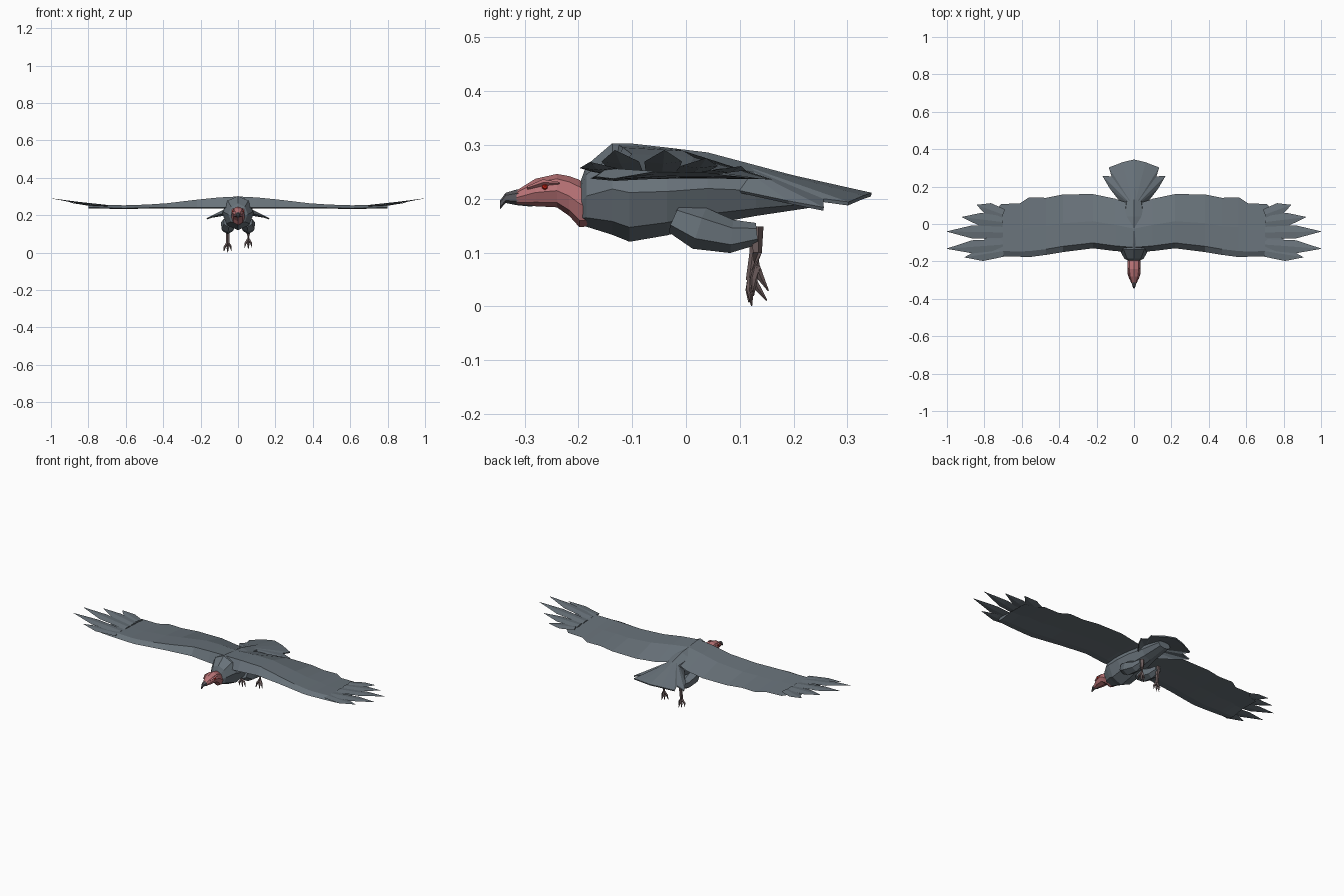
import bpy, bmesh
from math import sin, cos, pi
from mathutils import Vector

if "Cube" in bpy.data.objects:
    bpy.data.objects.remove(bpy.data.objects["Cube"])


def material(name, rgb):
    m = bpy.data.materials.new(name)
    m.diffuse_color = (*rgb, 1)
    m.use_nodes = True
    m.node_tree.nodes["Principled BSDF"].inputs["Base Color"].default_value = m.diffuse_color
    return m


PLUMAGE = material("plumage", (0.14, 0.17, 0.195))
SKIN = material("red_skin", (0.48, 0.17, 0.18))
HORN = material("horn", (0.1, 0.1, 0.11))
LEG = material("leg_skin", (0.16, 0.115, 0.115))
RED = material("eye_red", (0.7, 0.02, 0.01))


def finish(name, bm, mat, mirror=False, thickness=0):
    bmesh.ops.recalc_face_normals(bm, faces=bm.faces)
    me = bpy.data.meshes.new(name)
    bm.to_mesh(me)
    bm.free()
    me.materials.append(mat)
    ob = bpy.data.objects.new(name, me)
    bpy.context.collection.objects.link(ob)
    if thickness:
        ob.modifiers.new("thickness", 'SOLIDIFY').thickness = thickness
    if mirror:
        ob.modifiers.new("mirror", 'MIRROR')
    return ob


def skin(bm, rings, cap_start=True):
    """Join rings of points into a closed surface."""
    vs = [[bm.verts.new(p) for p in r] for r in rings]
    n = len(vs[0])
    for a, b in zip(vs, vs[1:]):
        for i in range(n):
            j = (i + 1) % n
            bm.faces.new((a[i], a[j], b[j], b[i]))
    if cap_start:
        bm.faces.new(vs[0])
    bm.faces.new(vs[-1])


def loft_y(name, sections, mat, sides=8):
    """Elliptical sections (y, bottom, top, half width)."""
    bm = bmesh.new()
    skin(bm, [[(w * sin(2 * pi * i / sides), y,
                (b + t) / 2 + (t - b) / 2 * cos(2 * pi * i / sides))
               for i in range(sides)] for y, b, t, w in sections])
    return finish(name, bm, mat)


def tube(bm, path, sides=5):
    """Tapering tube through (x, y, z, radius)."""
    pts = [Vector(p[:3]) for p in path]
    rings = []
    for k, p in enumerate(pts):
        d = pts[min(k + 1, len(pts) - 1)] - pts[max(k - 1, 0)]
        q = d.to_track_quat('Z', 'X')
        r = path[k][3]
        rings.append([p + q @ Vector((r * cos(2 * pi * i / sides),
                                      r * sin(2 * pi * i / sides), 0))
                      for i in range(sides)])
    skin(bm, rings)


# Body, head and beak
loft_y("body", [(-.195, .152, .235, .032), (-.185, .148, .262, .052),
                (-.137, .133, .303, .078), (-.105, .12, .303, .085),
                (-.035, .132, .295, .085), (.04, .152, .286, .072),
                (.13, .168, .262, .052), (.25, .186, .23, .04)], PLUMAGE)
loft_y("head", [(-.17, .15, .215, .036), (-.198, .147, .235, .035),
                (-.217, .168, .242, .034), (-.24, .184, .246, .035),
                (-.28, .186, .237, .029), (-.315, .189, .215, .015)], SKIN)
loft_y("beak", [(-.285, .185, .222, .017), (-.315, .188, .217, .015),
                (-.335, .192, .211, .009), (-.346, .18, .196, .003)], HORN, 6)

# Eyes and brows
bm = bmesh.new()
bmesh.ops.create_icosphere(bm, subdivisions=1, radius=.006)
bmesh.ops.translate(bm, verts=bm.verts, vec=(.030, -.262, .222))
finish("eyes", bm, RED, mirror=True)
bm = bmesh.new()
tube(bm, [(.022, -.295, .22, .003), (.029, -.265, .23, .006),
          (.031, -.235, .229, .002)], 4)
finish("brows", bm, SKIN, mirror=True)

# Wing: chord sections (x, leading y, trailing y, top z, trailing z)
wing = [(0, -.15, .1, .3, .25), (.1, -.145, .135, .295, .237),
        (.22, -.13, .16, .283, .236), (.38, -.15, .158, .264, .236),
        (.47, -.165, .14, .258, .237), (.56, -.177, .143, .254, .237),
        (.61, -.175, .11, .253, .238), (.71, -.173, .107, .255, .24),
        (.745, -.172, .07, .256, .244), (.8, -.168, .05, .257, .248)]
bm = bmesh.new()
rings = []
for x, ya, yb, zt, ze in wing:
    c = yb - ya
    low = min(zt - .02, .236 + .01 * (x > .7))
    rings.append([(x, ya, low + .004), (x, ya + .1 * c, zt),
                  (x, ya + .5 * c, zt - .006), (x, yb, ze),
                  (x, ya + .5 * c, ze + .002), (x, ya + .15 * c, low)])
skin(bm, rings, cap_start=False)
finish("wings", bm, PLUMAGE, mirror=True)

# Finger feathers at the wing tips: (base y, tip)
bm = bmesh.new()
for y0, tip in [(-.145, (.905, -.178, .268)), (-.11, (1, -.132, .29)),
                (-.045, (1, -.04, .29)), (.01, (.92, .037, .275)),
                (.05, (.84, .102, .26))]:
    a, b = Vector((.7, y0, .25)), Vector(tip)
    side = Vector((b.y - a.y, a.x - b.x, 0)).normalized()
    up = Vector((0, 0, 1))
    rings = []
    for t, w, h in [(0, .03, .005), (.55, .035, .004), (1, .001, .0005)]:
        p = a.lerp(b, t)
        p.z -= .012 * t * (1 - t)
        rings.append([p + side * w, p + up * h, p - side * w, p - up * h])
    skin(bm, rings)
finish("wing_tip_feathers", bm, PLUMAGE, mirror=True)

# Tail fan: ridge point plus outline, one half mirrored
bm = bmesh.new()
ridge = bm.verts.new((0, .09, .268))
edge = [bm.verts.new(p) for p in
        [(0, .345, .211), (.062, .33, .206), (.135, .302, .194),
         (.12, .255, .2), (.168, .256, .184), (.13, .19, .196),
         (.06, .1, .215)]]
for a, b in zip(edge, edge[1:]):
    bm.faces.new((ridge, a, b))
finish("tail_fan", bm, PLUMAGE, mirror=True, thickness=.007)

# Legs: the right one is tucked up a little higher
for name, s, dy, dz in [("left", -1, 0, 0), ("right", 1, .01, .018)]:
    x = s * .055
    bm = bmesh.new()
    tube(bm, [(s * .05, -.02, .165, .03), (x, .025, .145, .04),
              (x, .085, .13, .031), (x, .132, .135, .02)], 6)
    finish(name + "_thigh", bm, PLUMAGE)
    bm = bmesh.new()
    tube(bm, [(x, .13, .148, .014), (x, .127 + dy / 2, .1, .009),
              (x, .12 + dy, .048 + dz, .009)])
    for tx, ty, tz in [(-.02, .113, .012), (0, .118, .006),
                       (.02, .116, .014), (0, .146, .016)]:
        ty += dy * .3
        tube(bm, [(x, .121 + dy, .055 + dz, .007),
                  (x + tx * .8, (ty + .12 + dy) / 2, tz + .018 + dz, .006),
                  (x + tx, ty + .004, max(tz - .005, 0) + dz, .0012)], 4)
    finish(name + "_leg_and_foot", bm, LEG)
